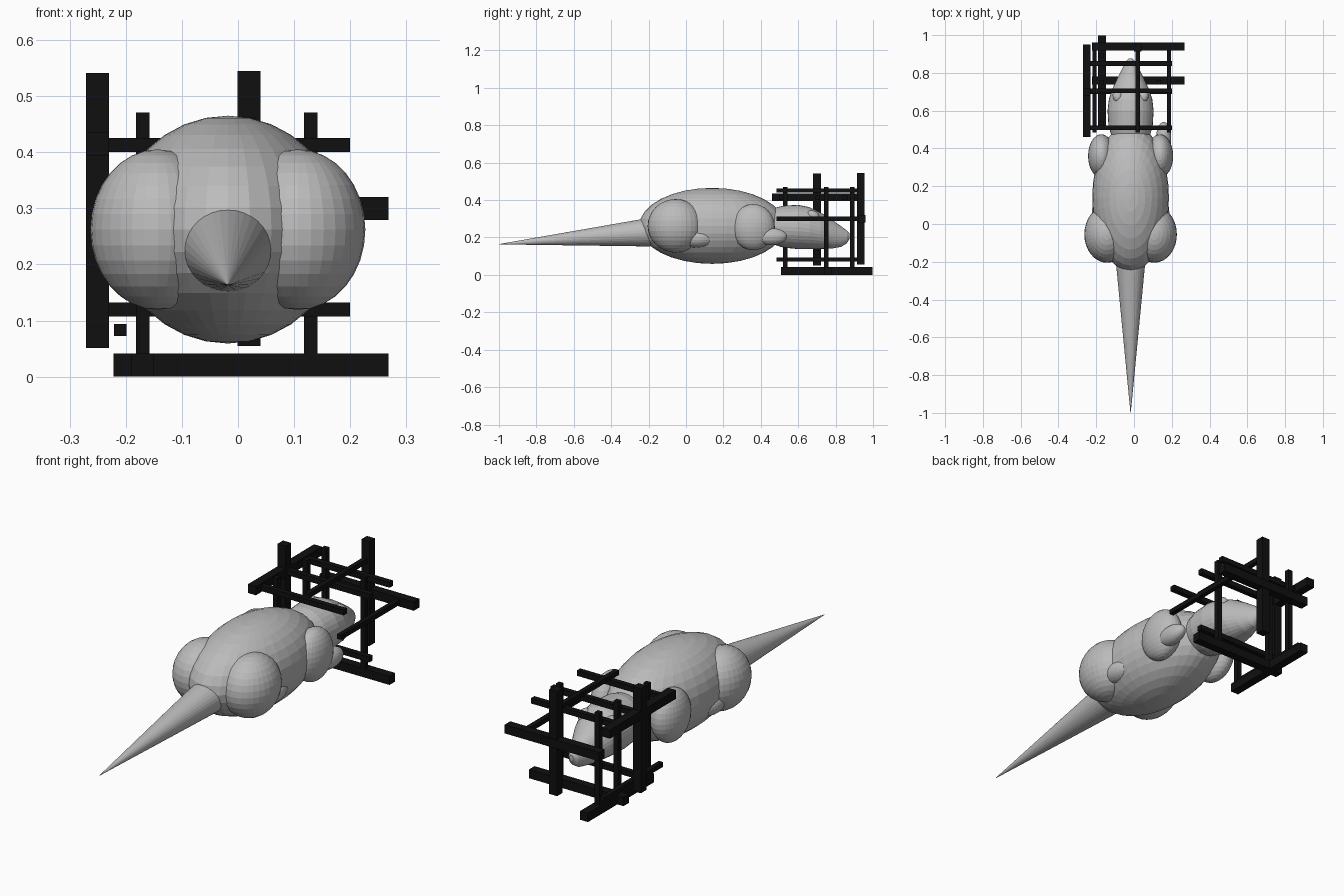
import bpy, bmesh, math
from mathutils import Vector, Matrix

if "Cube" in bpy.data.objects:
    bpy.data.objects.remove(bpy.data.objects["Cube"])


def material(name, col):
    m = bpy.data.materials.new(name)
    m.diffuse_color = (*col, 1)
    m.use_nodes = True
    m.node_tree.nodes["Principled BSDF"].inputs["Base Color"].default_value = m.diffuse_color
    return m


GREY = material("body_grey", (0.5, 0.5, 0.5))
BLACK = material("bar_black", (0.005, 0.005, 0.005))
CX = -0.018  # symmetry plane of the animal


def finish(bm, name, mat):
    bmesh.ops.recalc_face_normals(bm, faces=bm.faces)
    me = bpy.data.meshes.new(name)
    bm.to_mesh(me)
    bm.free()
    me.materials.append(mat)
    ob = bpy.data.objects.new(name, me)
    bpy.context.collection.objects.link(ob)
    return ob


def ellipsoid(name, centre, radii, tilt=0):
    bm = bmesh.new()
    bmesh.ops.create_uvsphere(bm, u_segments=32, v_segments=16, radius=1)
    mat = Matrix.Translation(centre) @ Matrix.Rotation(tilt, 4, 'X') @ Matrix.Diagonal((*radii, 1))
    bm.transform(mat)
    return finish(bm, name, GREY)


def loft(name, rings, seg=32):
    """Rings along y: (y, centre z, x radius, z radius)."""
    bm = bmesh.new()
    loops = []
    for y, zc, rx, rz in rings:
        loops.append([bm.verts.new((CX + rx * math.cos(2 * math.pi * i / seg), y,
                                    zc + rz * math.sin(2 * math.pi * i / seg)))
                      for i in range(seg)])
    for a, b in zip(loops, loops[1:]):
        for i in range(seg):
            j = (i + 1) % seg
            bm.faces.new((a[i], a[j], b[j], b[i]))
    bm.faces.new(loops[0])
    bm.faces.new(loops[-1])
    return finish(bm, name, GREY)


def box(name, lo, hi):
    bm = bmesh.new()
    bmesh.ops.create_cube(bm, size=1)
    lo, hi = Vector(lo), Vector(hi)
    bm.transform(Matrix.Translation((lo + hi) / 2) @ Matrix.Diagonal((*(hi - lo), 1)))
    return finish(bm, name, BLACK)


def bar(name, axis, a, b, start, end, t):
    """Square bar along an axis; a, b are the other two coordinates in order."""
    other = [i for i in range(3) if i != axis]
    lo, hi = [0, 0, 0], [0, 0, 0]
    lo[axis], hi[axis] = start, end
    for i, c in zip(other, (a, b)):
        lo[i], hi[i] = c - t / 2, c + t / 2
    box(name, lo, hi)


# body, tail and head
ellipsoid("body", (CX, 0.14, 0.262), (0.203, 0.39, 0.203))
loft("tail", [(-0.19, 0.229, 0.079, 0.077), (-0.998, 0.164, 0.001, 0.001)])
loft("head", [(0.42, 0.26, 0.07, 0.07), (0.46, 0.26, 0.10, 0.095),
              (0.52, 0.258, 0.117, 0.112), (0.60, 0.256, 0.122, 0.118),
              (0.66, 0.25, 0.115, 0.112), (0.72, 0.236, 0.095, 0.097),
              (0.78, 0.218, 0.066, 0.077), (0.83, 0.205, 0.041, 0.055),
              (0.86, 0.203, 0.025, 0.034), (0.875, 0.208, 0.01, 0.014)])

# limbs and ears
for s, side in ((-1, "left"), (1, "right")):
    ellipsoid(side + "_hind_leg", (CX + s * 0.125, -0.055, 0.262), (0.12, 0.15, 0.143))
    ellipsoid(side + "_hind_foot", (CX + s * 0.15, 0.06, 0.195), (0.055, 0.093, 0.05))
    ellipsoid(side + "_front_leg", (CX + s * 0.155, 0.36, 0.255), (0.07, 0.115, 0.123))
    ellipsoid(side + "_ear", (CX + s * 0.068, 0.68, 0.318), (0.027, 0.035, 0.025), -0.4)
ellipsoid("right_front_paw", (CX + 0.175, 0.455, 0.205), (0.04, 0.085, 0.045))

# six thick cage bars
T = 0.041
bar("lower_cross_bar", 0, 0.76, 0.021, -0.222, 0.268, T)
bar("middle_cross_bar", 0, 0.94, 0.30, -0.222, 0.268, T)
bar("lower_long_bar", 1, -0.17, 0.021, 0.508, 0.998, T)
bar("upper_long_bar", 1, -0.25, 0.415, 0.46, 0.95, T)
bar("side_post", 2, -0.25, 0.70, 0.051, 0.541, T)
bar("end_post", 2, 0.02, 0.935, 0.055, 0.545, T)

# thin cage rods
R = 0.025
for y, z in ((0.51, 0.413), (0.705, 0.413), (0.85, 0.413), (0.70, 0.12)):
    bar("cross_rod", 0, y, z, -0.235, 0.20, R)
for x, z in ((0.02, 0.452), (0.185, 0.30), (-0.21, 0.083)):
    bar("long_rod", 1, x, z, 0.485, 0.92, 0.022)
for x, y in ((-0.17, 0.89), (-0.17, 0.75), (-0.17, 0.53), (0.13, 0.75)):
    bar("upright_rod", 2, x, y, 0.038, 0.471, 0.024)
